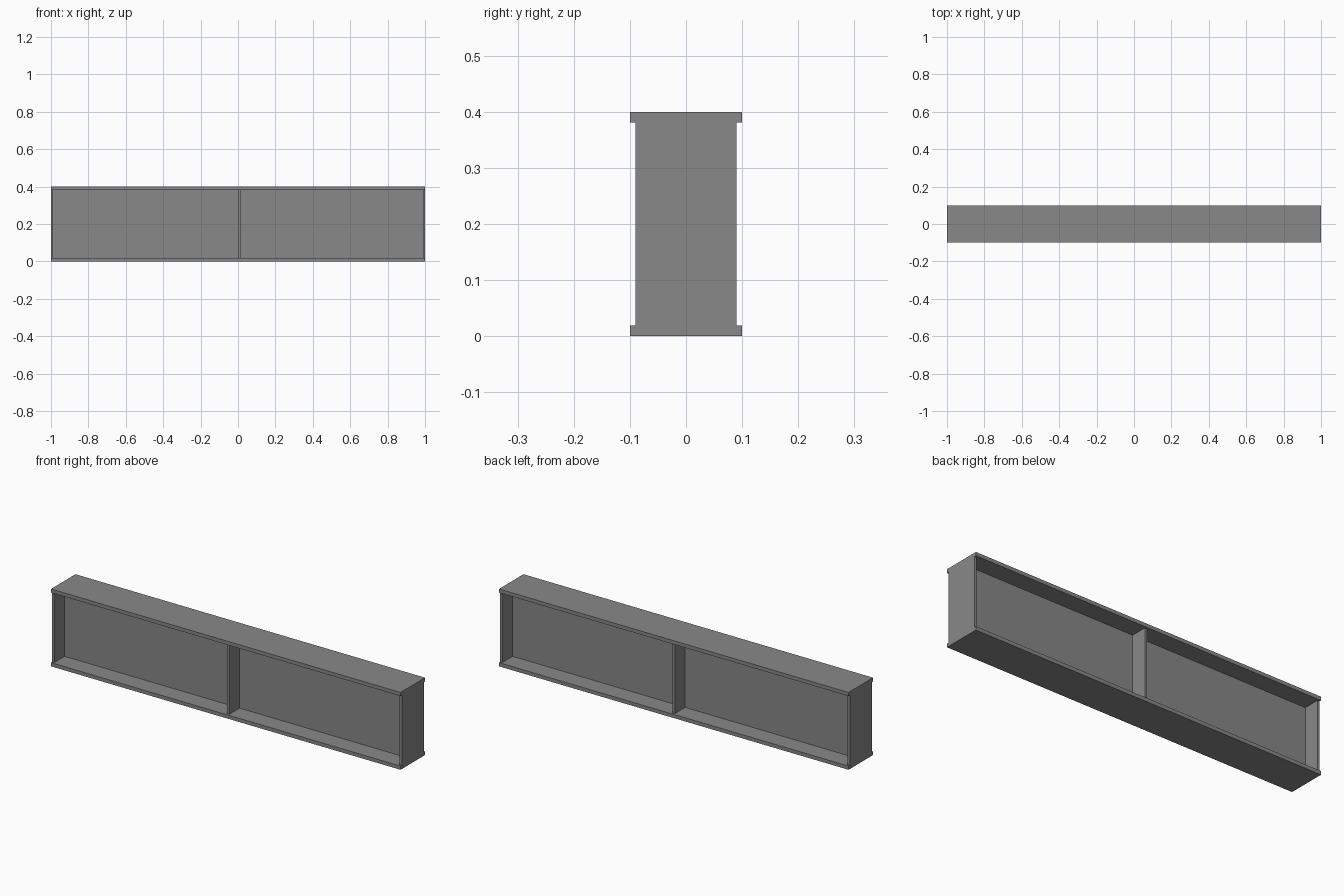
import bpy

if "Cube" in bpy.data.objects:
    bpy.data.objects.remove(bpy.data.objects["Cube"])

# one flat steel grey
steel = bpy.data.materials.new("steel grey")
steel.diffuse_color = (0.246, 0.246, 0.25, 1)
steel.use_nodes = True
steel.node_tree.nodes["Principled BSDF"].inputs["Base Color"].default_value = steel.diffuse_color

H, FLANGE, WEB, PLATE = 0.4, 0.019, 0.012, 0.012


def box(name, x, y, z):
    """Box from (min, max) pairs on each axis."""
    bpy.ops.mesh.primitive_cube_add(size=1, location=[(a + b) / 2 for a, b in (x, y, z)])
    ob = bpy.context.object
    ob.name = name
    ob.scale = [b - a for a, b in (x, y, z)]
    bpy.ops.object.transform_apply(location=False, rotation=False, scale=True)
    ob.data.materials.append(steel)


# flanges and web of the I-section
box("bottom_flange", (-1, 1), (-0.1, 0.1), (0, FLANGE))
box("top_flange", (-1, 1), (-0.1, 0.1), (H - FLANGE, H))
box("web", (-1, 1), (-WEB / 2, WEB / 2), (FLANGE, H - FLANGE))

# stiffener plates on both sides: ends and middle
for place, x0 in (("left", -1), ("middle", 0.001), ("right", 1 - PLATE)):
    for side, y in (("front", (-0.09, -WEB / 2)), ("back", (WEB / 2, 0.09))):
        box(f"{place}_{side}_stiffener", (x0, x0 + PLATE), y, (FLANGE, H - FLANGE))
